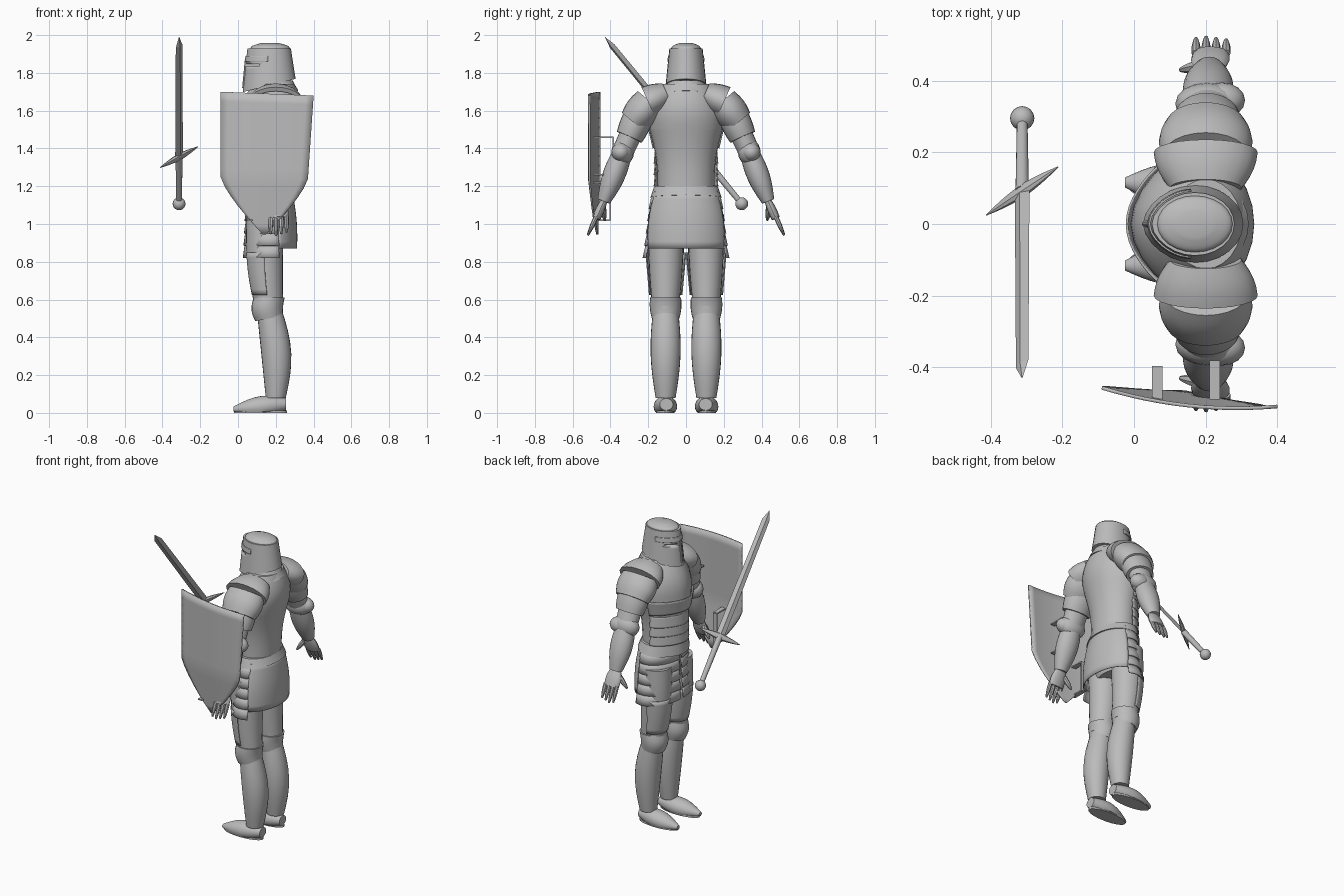
import bpy, bmesh, math
from mathutils import Vector

if "Cube" in bpy.data.objects:
    bpy.data.objects.remove(bpy.data.objects["Cube"])

UP, FRONT, SIDE = Vector((0, 0, 1)), Vector((-1, 0, 0)), Vector((0, 1, 0))
FRONT_HALF = (95, 265)

steel = bpy.data.materials.new("steel_grey")
steel.use_nodes = True
grey = (.5, .5, .5, 1)
steel.diffuse_color = grey
steel.node_tree.nodes["Principled BSDF"].inputs["Base Color"].default_value = grey


def finish(name, bm, thickness=0):
    """Turn a bmesh into a shaded steel object."""
    bmesh.ops.recalc_face_normals(bm, faces=bm.faces)
    mesh = bpy.data.meshes.new(name)
    bm.to_mesh(mesh)
    bm.free()
    mesh.materials.append(steel)
    part = bpy.data.objects.new(name, mesh)
    bpy.context.collection.objects.link(part)
    bpy.ops.object.select_all(action='DESELECT')
    part.select_set(True)
    bpy.context.view_layer.objects.active = part
    bpy.ops.object.shade_smooth_by_angle(angle=math.radians(35))
    if thickness:
        solid = part.modifiers.new("thickness", 'SOLIDIFY')
        solid.thickness, solid.offset = thickness, 0
    return part


def skin(bm, rows, closed):
    """Join neighbouring rows of vertices with quads."""
    for low, high in zip(rows, rows[1:]):
        count = len(low) if closed else len(low) - 1
        for k in range(count):
            j = (k + 1) % len(low)
            bm.faces.new((low[k], low[j], high[j], high[k]))


def limb(name, start, end, r_start, r_end, swell=0, flat=1, bow=0, keel=0, tilt=0,
         axis=None, side=-FRONT, arc=None, sides=24, steps=8, floor=None):
    """Tapered elliptical tube; swell fattens and bow bends the middle, tilt slants
    the start, keel pulls out the front, and arc leaves an open curved plate."""
    start, end = Vector(start), Vector(end)
    along = (axis or end - start).normalized()
    u = (side - along * side.dot(along)).normalized()
    v = along.cross(u)
    first, last = arc or (0, 360)
    bm = bmesh.new()
    rows = []
    for i in range(steps + 1):
        t = i / steps
        hump = math.sin(math.pi * t)
        centre = start.lerp(end, t) + u * bow * hump
        radius = r_start + (r_end - r_start) * t + swell * hump
        row = []
        for k in range(sides + bool(arc)):
            a = math.radians(first + (last - first) * k / sides)
            ridge = keel * max(0, -math.cos(a)) ** 6
            p = centre + u * (radius * math.cos(a) - ridge) + v * radius * flat * math.sin(a)
            p.z += tilt * (1 - t) * (p.x - centre.x)
            if floor is not None:
                p.z = max(p.z, floor)
            row.append(bm.verts.new(p))
        rows.append(row)
    skin(bm, rows, not arc)
    if not arc:
        bm.faces.new(rows[0])
        bm.faces.new(rows[-1])
    return finish(name, bm, .006 if arc else 0)


def ball(name, centre, size):
    bm = bmesh.new()
    bmesh.ops.create_uvsphere(bm, u_segments=16, v_segments=10, radius=1)
    bmesh.ops.scale(bm, vec=size, verts=bm.verts)
    bmesh.ops.translate(bm, vec=centre, verts=bm.verts)
    finish(name, bm)


def box(name, centre, size):
    bm = bmesh.new()
    bmesh.ops.create_cube(bm, size=1)
    bmesh.ops.scale(bm, vec=size, verts=bm.verts)
    bmesh.ops.translate(bm, vec=centre, verts=bm.verts)
    return finish(name, bm)


# Torso armour, collar and neck
waist, chest, collar = (.16, 0, 1.2), (.165, 0, 1.5), (.2, 0, 1.74)
limb("waist_flange", (.165, 0, 1.14), waist, .135, .12, flat=1.4, keel=.02, tilt=.1, axis=UP)
limb("cuirass", waist, chest, .12, .155, swell=-.01, flat=1.25, keel=.02, axis=UP)
limb("chest_plate", chest, collar, .155, .1, swell=.025, flat=1.25, keel=.02, axis=UP)
limb("breast_edge", (.16, 0, 1.4), chest, .145, .165, flat=1.2, keel=.02, tilt=-.1, axis=UP, arc=FRONT_HALF)
for i in range(3):
    low = Vector((.16, 0, 1.2 + .06 * i))
    limb("waist_lame", low, low + UP * .07, .13, .125, flat=1.3, keel=.02, axis=UP, arc=FRONT_HALF)
limb("collar", (.19, 0, 1.68), (.2, 0, 1.76), .13, .09, tilt=.2, axis=UP)
limb("neck", collar, (.19, 0, 1.82), .08, .08, axis=UP)

# Hips, rear skirt and scaled side plates
limb("hips", (.16, 0, .9), (.165, 0, 1.17), .08, .11, swell=.02, flat=1.6, axis=UP)
limb("rear_skirt", (.17, 0, .87), (.17, 0, 1.17), .14, .115, swell=.01, flat=1.5, axis=UP, arc=(-72, 72))
for s in (1, -1):
    for i in range(5):
        top = Vector((.17, 0, 1.15 - .065 * i))
        r = .12 + .003 * i
        limb("scale_plate", top, top - UP * .07, r, r + .01, flat=1.5 + i / 40,
             axis=UP, arc=(s * 70, s * 177), steps=2)

# Great helm with brow band, nose bar and cut eye slits
brow = Vector((.17, 0, 1.93))
helm = limb("helm", (.17, 0, 1.735), brow, .135, .11, flat=.8, keel=.01, tilt=.25, axis=UP)
limb("helm_crown", brow, brow + UP * .027, .105, .05, swell=.015, flat=.75, axis=UP)
limb("brow_band", brow - UP * .07, brow - UP * .04, .12, .116, flat=.8, keel=.01, axis=UP, arc=FRONT_HALF)
limb("nose_bar", (.03, 0, 1.72), (.045, 0, 1.88), .008, .008, sides=8)
for s in (1, -1):
    cutter = box("eye_slit_cutter", (.06, s * .05, 1.84), (.1, .07, .014))
    cutter.hide_render = cutter.hide_viewport = True
    slit = helm.modifiers.new("eye_slit", 'BOOLEAN')
    slit.operation, slit.object, slit.solver = 'DIFFERENCE', cutter, 'EXACT'

for s in (1, -1):
    def at(x, y, z):
        return Vector((x, s * y, z))

    # Layered shoulder
    shoulder, elbow, wrist = at(.2, .25, 1.57), at(.205, .335, 1.38), at(.21, .435, 1.12)
    limb("shoulder_cap", at(.2, .1, 1.69), at(.2, .2, 1.645), .1, .145, swell=.01, flat=.6)
    limb("shoulder_plate", at(.2, .19, 1.65), at(.2, .28, 1.54), .12, .11, swell=.015, flat=.7)
    limb("arm_lame", shoulder, at(.205, .3, 1.46), .1, .09, swell=.005, flat=.8)

    # Arm
    limb("upper_arm", shoulder, elbow, .08, .07, flat=.8)
    ball("elbow_cop", elbow, (.09, .06, .07))
    ball("elbow_wing", elbow + at(.04, .01, 0), (.065, .05, .05))
    limb("forearm", elbow, wrist, .06, .04, swell=.02, flat=.85)

    # Hand
    knuckles = at(.215, .475, 1.03)
    limb("palm", wrist, knuckles, .04, .05, swell=.008, flat=.45, sides=16)
    for i in range(4):
        root = knuckles + at(.028 * (i - 1.5), 0, .01)
        reach = .1 - .008 * abs(i - 1)
        limb("finger", root, root + at(0, .45, -1) * reach, .012, .006, swell=.003, sides=8)
    limb("thumb", at(.18, .44, 1.09), at(.13, .43, 1.02), .016, .006, swell=.004, sides=8)

    # Leg
    hip, knee, ankle = at(.145, .105, 1.05), at(.165, .108, .55), at(.2, .108, .08)
    limb("thigh", hip, knee, .1, .074, swell=.008, flat=.95, bow=-.012, axis=UP)
    limb("thigh_plate", hip.lerp(knee, .4), hip.lerp(knee, .85), .106, .086,
         bow=-.005, axis=UP, arc=FRONT_HALF)
    limb("knee_cop", knee - UP * .05, knee + UP * .06, .073, .082, swell=.006,
         bow=-.01, tilt=.2, axis=UP)
    limb("greave", knee, ankle, .066, .053, swell=.02, bow=.02, axis=UP)

    # Shoe
    limb("shoe", at(.255, .104, .045), at(-.025, .116, .02), .035, .014, swell=.037, flat=.9,
         axis=FRONT, side=SIDE, floor=.004, steps=12)
    limb("shoe_sole", at(.12, .11, 0), at(.12, .11, .012), .14, .14, flat=.35, axis=UP, steps=1)

# Curved shield, tapering to a point below
bm = bmesh.new()
rows = []
for i in range(16):
    t = i / 15
    pinch = .97 * (max(0, t - .6) / .4) ** 1.3
    left = -.09 + .23 * pinch
    right = (.4 - .05 * min(t, .6)) * (1 - pinch) + .14 * pinch
    row = []
    for k in range(13):
        f = k / 12
        x = left + (right - left) * f
        bulge = .025 * (1 - (4 * x - .6) ** 2)
        y = -.465 - .11 * x - bulge + .09 * max(0, t - .6)
        row.append(bm.verts.new((x, y, 1.7 - .755 * t - .02 * f * (1 - t))))
    rows.append(row)
skin(bm, rows, False)
finish("shield", bm, .01)

# Shield straps
for x, y, z in ((.065, -.4, 1.12), (.225, -.385, 1.36)):
    for h in (z + .1, z - .1):
        box("strap_end", (x, (y - .49) / 2, h), (.03, y + .49, .008))
    box("strap_grip", (x, y, z), (.03, .008, .2))

# Sword on a slanted line from tip to pommel
tip, pommel = Vector((-.312, -.43, 1.99)), Vector((-.312, .295, 1.107))
guard_span = Vector((.1, .067, .055))
heart, neck = tip.lerp(pommel, .72), tip.lerp(pommel, .055)
limb("blade_point", tip, neck, .001, .023, flat=.4, side=guard_span, sides=4, steps=1)
limb("blade", neck, heart, .023, .027, flat=.4, side=guard_span, sides=4, steps=1)
limb("sword_grip", heart, pommel, .019, .015, side=guard_span, sides=12)
ball("pommel", pommel, (.034, .034, .034))
for s in (1, -1):
    limb("crossguard", heart, heart + guard_span * s, .022, .002, swell=.003, flat=.7,
         side=tip - pommel, sides=8)
